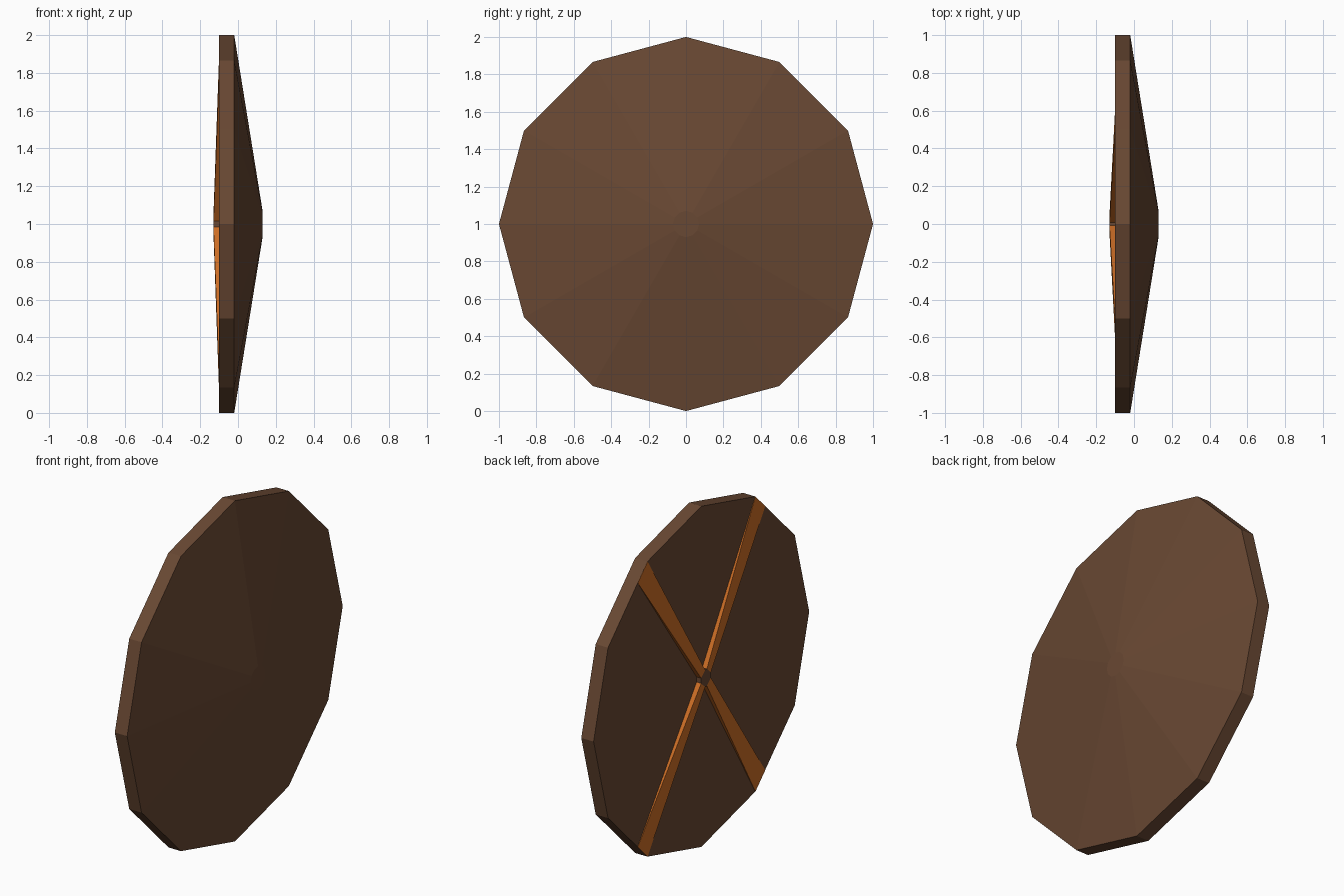
import bpy, bmesh, math

if "Cube" in bpy.data.objects:
    bpy.data.objects.remove(bpy.data.objects["Cube"])

SIDES = 12
CZ = 1.0          # height of the centre
BACK, TOP = -0.10, -0.13


def material(name, rgb):
    m = bpy.data.materials.new(name)
    m.diffuse_color = (*rgb, 1)
    m.use_nodes = True
    m.node_tree.nodes["Principled BSDF"].inputs["Base Color"].default_value = m.diffuse_color
    return m


brown = material("dark_wood", (0.141, 0.065, 0.033))
orange = material("orange_wood", (0.61, 0.156, 0.019))


def loft(name, rings, mat):
    """Skin a list of closed rings of (x, y, z) and cap both ends."""
    bm = bmesh.new()
    loops = [[bm.verts.new(p) for p in ring] for ring in rings]
    n = len(rings[0])
    for a, b in zip(loops, loops[1:]):
        for i in range(n):
            j = (i + 1) % n
            bm.faces.new((a[i], a[j], b[j], b[i]))
    bm.faces.new(loops[0])
    bm.faces.new(loops[-1])
    bmesh.ops.recalc_face_normals(bm, faces=bm.faces)
    me = bpy.data.meshes.new(name)
    bm.to_mesh(me)
    bm.free()
    me.materials.append(mat)
    ob = bpy.data.objects.new(name, me)
    bpy.context.collection.objects.link(ob)
    return ob


def disc_ring(x, r):
    return [(x, r * math.sin(2 * math.pi * i / SIDES),
             CZ + r * math.cos(2 * math.pi * i / SIDES)) for i in range(SIDES)]


# Round board: straight rim, shallow cone with a small flat tip
loft("shield_disc", [disc_ring(BACK, 1.0), disc_ring(-0.02, 1.0),
                     disc_ring(0.13, 0.07)], brown)

# Four tapering braces on the back, thick at the centre and flush at the rim
INNER = [(0.008, 0.05), (0.045, 0.015)]
OUTER = [(0.5, 0.866), (0.591, 0.775)]
for v, vname in ((1, "upper"), (-1, "lower")):
    for s, sname in ((1, "left"), (-1, "right")):
        def end(points, top):
            (y0, z0), (y1, z1) = [(s * y, CZ + v * z) for y, z in points]
            return [(BACK + 0.005, y0, z0), (BACK + 0.005, y1, z1),
                    (top, y1, z1), (top, y0, z0)]
        loft(f"{vname}_{sname}_brace",
             [end(INNER, TOP), end(OUTER, BACK - 0.001)], orange)

# Small centre block where the braces meet
(a, b), (c, d) = INNER
outline = [(a, b), (c, d), (c, -d), (a, -b), (-a, -b), (-c, -d), (-c, d), (-a, b)]
loft("centre_block", [[(x, y, CZ + z) for y, z in outline]
                      for x in (BACK + 0.005, TOP)], brown)
